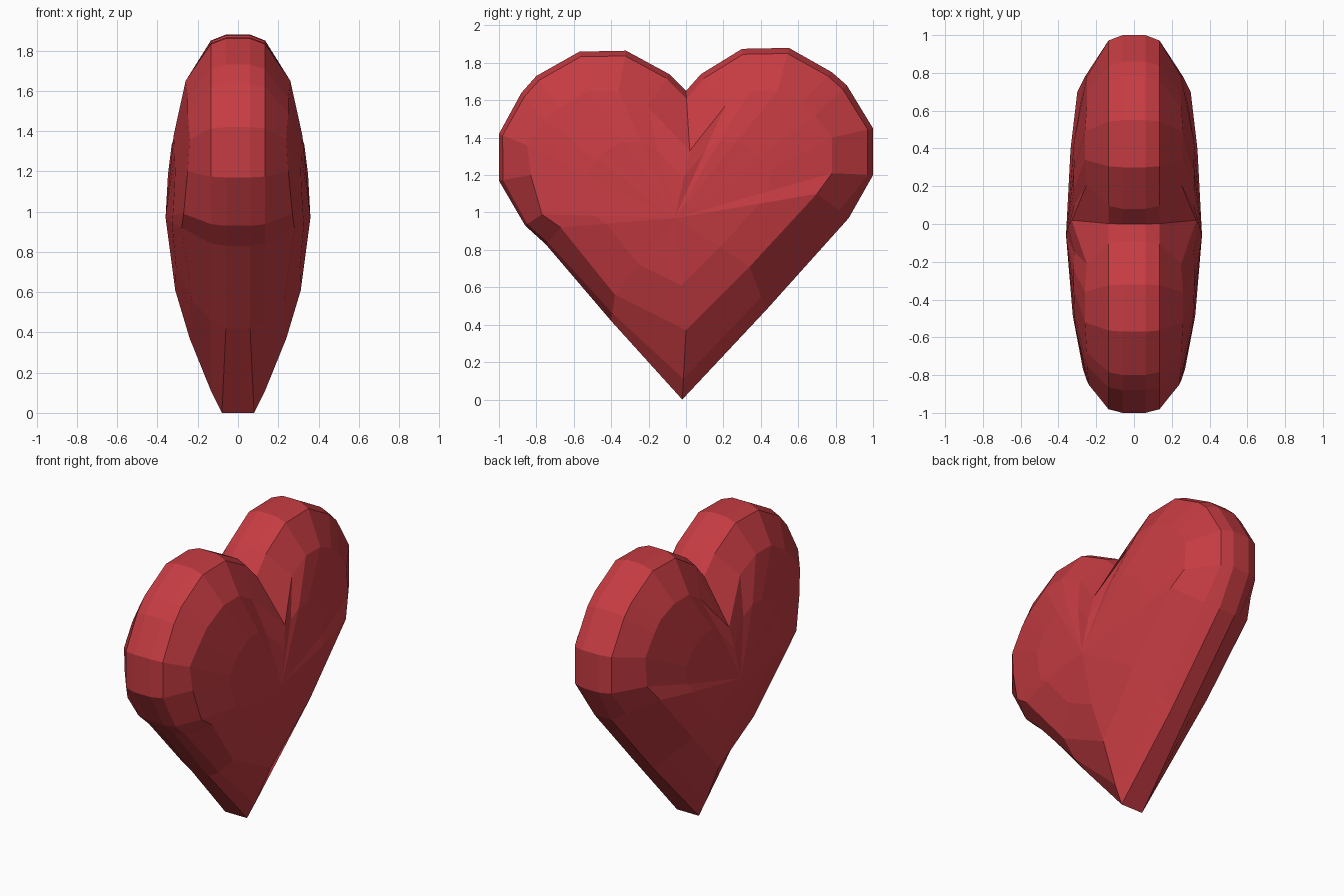
import bpy, bmesh

# Each row: rim outline (y, z) and matching shoulder point (y, z, x half-thickness)
ROWS = [
    (-0.02, 0.00, 0.00, 0.37, 0.24),    # tip
    (0.43, 0.48, 0.34, 0.71, 0.29),
    (0.87, 0.97, 0.70, 1.10, 0.30),
    (1.00, 1.20, 0.78, 1.21, 0.26),
    (1.00, 1.45, 0.78, 1.40, 0.25),
    (0.86, 1.68, 0.69, 1.52, 0.25),
    (0.78, 1.75, 0.62, 1.59, 0.25),
    (0.55, 1.88, 0.49, 1.65, 0.26),
    (0.30, 1.875, 0.34, 1.65, 0.26),
    (0.08, 1.74, 0.21, 1.57, 0.25),
    (0.00, 1.65, 0.02, 1.33, 0.33),     # cleft
    (-0.09, 1.74, -0.21, 1.57, 0.25),
    (-0.32, 1.865, -0.36, 1.65, 0.26),
    (-0.57, 1.86, -0.52, 1.65, 0.26),
    (-0.80, 1.73, -0.68, 1.56, 0.25),
    (-0.88, 1.64, -0.75, 1.49, 0.25),
    (-1.00, 1.42, -0.85, 1.36, 0.24),
    (-1.00, 1.17, -0.83, 1.20, 0.25),
    (-0.86, 0.93, -0.77, 0.99, 0.27),
    (-0.75, 0.83, -0.67, 0.92, 0.28),
    (-0.40, 0.42, -0.38, 0.56, 0.23),
]
CY, CZ, CX = -0.06, 0.97, 0.36          # middle of the bulging face


def mix(a, b, t):
    return a + (b - a) * t


def side_rings(s):
    """Four nested loops for one side, from the rim to the bulge."""
    rings = [[], [], [], []]
    for i, (y, z, sy, sz, sx) in enumerate(ROWS):
        t = 0.30 if i in (0, 1, 2, 20) else 0.13
        rings[0].append((s * (0.08 if i == 0 else 0.06), y, z))
        rings[1].append((s * 0.135, mix(y, sy, t), mix(z, sz, t)))
        rings[2].append((s * sx, sy, sz))
        rings[3].append((s * mix(sx, CX, 0.6), mix(sy, CY, 0.4), mix(sz, CZ, 0.4)))
    return rings


bm = bmesh.new()
n = len(ROWS)


def bridge(a, b):
    for i in range(n):
        j = (i + 1) % n
        bm.faces.new((a[i], a[j], b[j], b[i]))


# Both bulging sides
rims = []
for s in (1, -1):
    loops = [[bm.verts.new(p) for p in ring] for ring in side_rings(s)]
    for a, b in zip(loops, loops[1:]):
        bridge(a, b)
    middle = bm.verts.new((s * CX, CY, CZ))
    for i in range(n):
        bm.faces.new((loops[3][i], loops[3][(i + 1) % n], middle))
    rims.append(loops[0])

# Band around the rim
bridge(*rims)
bmesh.ops.recalc_face_normals(bm, faces=bm.faces)

mesh = bpy.data.meshes.new("heart")
bm.to_mesh(mesh)
bm.free()
heart = bpy.data.objects.new("heart", mesh)
bpy.context.collection.objects.link(heart)

red = bpy.data.materials.new("red")
red.diffuse_color = (0.56, 0.045, 0.055, 1)
mesh.materials.append(red)
